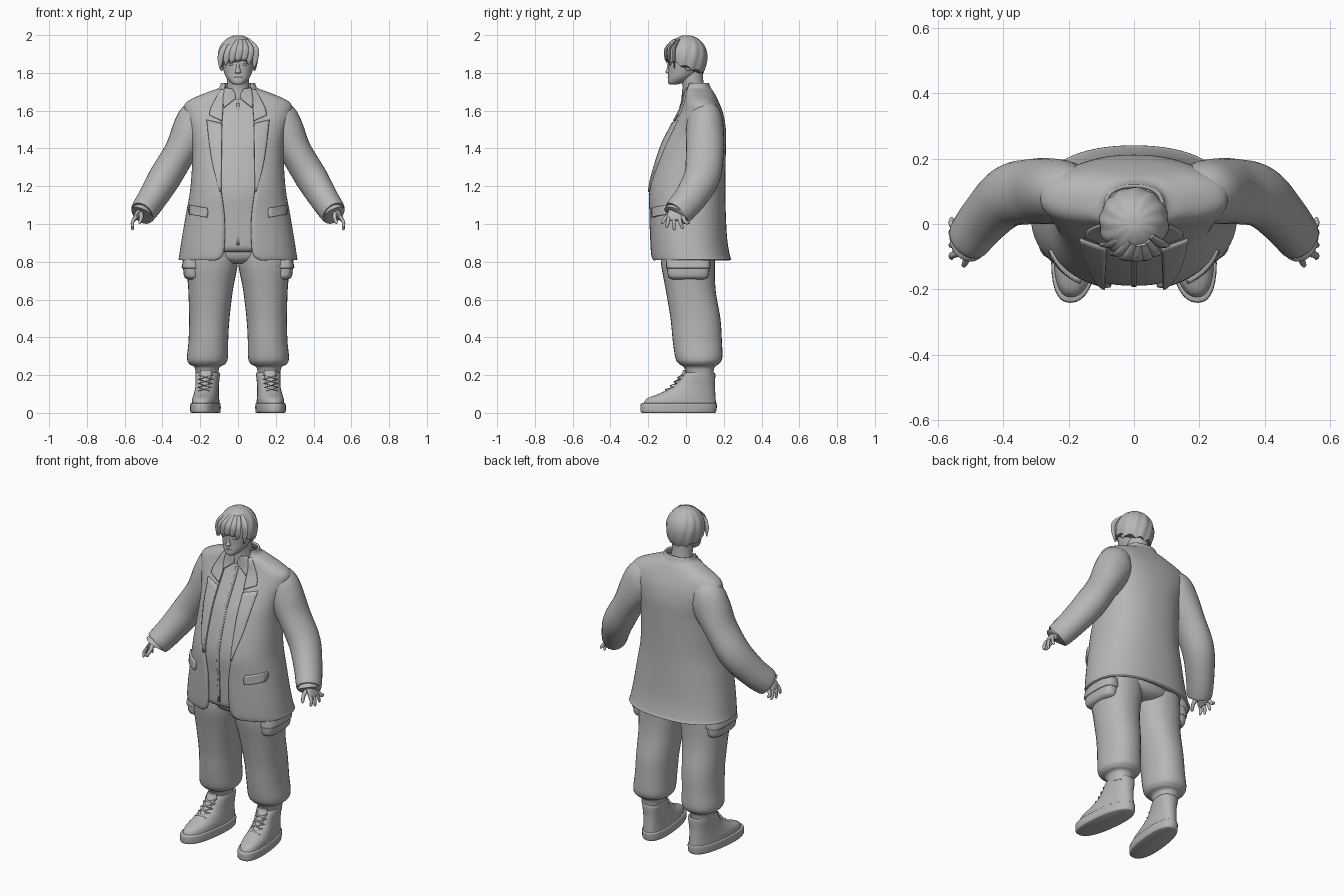
import bpy, bmesh, math
from mathutils import Vector, Matrix

grey = bpy.data.materials.new("light grey")
grey.diffuse_color = (0.47, 0.47, 0.47, 1)
N = 2.3  # roundness of the torso cross-section


def finish(name, bm, mirror=False, thick=0):
    bmesh.ops.recalc_face_normals(bm, faces=bm.faces)
    me = bpy.data.meshes.new(name)
    bm.to_mesh(me)
    bm.free()
    ob = bpy.data.objects.new(name, me)
    bpy.context.collection.objects.link(ob)
    me.materials.append(grey)
    if thick:
        m = ob.modifiers.new("thickness", 'SOLIDIFY')
        m.thickness, m.offset = thick, 0
    if mirror:
        ob.modifiers.new("mirror", 'MIRROR').use_mirror_merge = False
    bpy.ops.object.select_all(action='DESELECT')
    ob.select_set(True)
    bpy.context.view_layer.objects.active = ob
    bpy.ops.object.shade_smooth_by_angle(angle=math.radians(50))
    return ob


def spline(keys, n=6):
    """Smooth curve through tuples of any length."""
    k = [keys[0]] + list(keys) + [keys[-1]]
    out = []
    for i in range(1, len(k) - 2):
        for j in range(n):
            t = j / n
            out.append(tuple(
                0.5 * (2 * b + (c - a) * t + (2 * a - 5 * b + 4 * c - d) * t * t
                       + (3 * b - a - 3 * c + d) * t ** 3)
                for a, b, c, d in zip(k[i - 1], k[i], k[i + 1], k[i + 2])))
    return out + [tuple(keys[-1])]


def skin(name, rings, closed=True, **kw):
    """Join rows of points with quads; closed rows also get end caps."""
    bm = bmesh.new()
    rows = [[bm.verts.new(p) for p in r] for r in rings]
    m = len(rows[0])
    for a, b in zip(rows, rows[1:]):
        for i in range(m if closed else m - 1):
            j = (i + 1) % m
            bm.faces.new((a[i], a[j], b[j], b[i]))
    if closed:
        bm.faces.new(rows[0])
        bm.faces.new(rows[-1])
    return finish(name, bm, **kw)


def power(v, n):
    return math.copysign(abs(v) ** (2 / n), v)


def tube(name, keys, sides=24, n=2.0, flat=True, steps=6, **kw):
    """Loft of (x, y, z, rx, ry) keys; flat rings are horizontal."""
    path = spline(keys, steps)
    rings = []
    for i, (x, y, z, ra, rb) in enumerate(path):
        a, b = Vector((1, 0, 0)), Vector((0, 1, 0))
        if not flat:
            t = (Vector(path[min(i + 1, len(path) - 1)][:3])
                 - Vector(path[max(i - 1, 0)][:3])).normalized()
            a = (a - t * a.dot(t)).normalized()
            b = t.cross(a)
        rings.append([Vector((x, y, z)) + a * (ra * power(math.cos(q), n))
                      + b * (rb * power(math.sin(q), n))
                      for q in (2 * math.pi * k / sides for k in range(sides))])
    return skin(name, rings, **kw)


def ball(name, loc, size, mirror=False):
    bm = bmesh.new()
    bmesh.ops.create_uvsphere(bm, u_segments=16, v_segments=10, radius=1)
    bm.transform(Matrix.Translation(loc) @ Matrix.Diagonal((*size, 1)))
    return finish(name, bm, mirror=mirror)


# Jacket profile: z, half width, front y, back y, x of the open front edge
coat = spline([(.81, .31, -.175, .235, .115), (.835, .305, -.182, .226, .08),
               (.92, .292, -.187, .212, .07), (1.05, .27, -.192, .205, .072),
               (1.2, .245, -.193, .202, .09), (1.4, .235, -.135, .205, .088),
               (1.5, .25, -.085, .205, .086), (1.58, .275, -.04, .192, .082),
               (1.64, .27, -.012, .17, .078), (1.69, .165, -.005, .145, .072),
               (1.715, .1, -.005, .128, .07), (1.745, .085, .0, .115, .07)])


def ring(z, w, yf, yb, start, count):
    yc = (yf + yb) / 2
    pts = []
    for k in range(count):
        q = start + (2 * math.pi - 2 * start) * k / (count - 1)
        pts.append((w * power(math.sin(q), N), yc - (yc - yf) * power(math.cos(q), N), z))
    return pts


def front_y(x, z):
    for a, b in zip(coat, coat[1:]):
        if a[0] <= z <= b[0]:
            t = (z - a[0]) / (b[0] - a[0])
            w, yf, yb = (a[i] + (b[i] - a[i]) * t for i in (1, 2, 3))
            yc = (yf + yb) / 2
            return yc - (yc - yf) * max(0, 1 - abs(x / w) ** N) ** (1 / N)
    return 0


def patch(name, rows, lift, thick=.012):
    """Cloth piece lying on the jacket front, rows of (z left, z right, x left, x right)."""
    grid = []
    for za, zb, xa, xb in spline(rows, 4):
        cells = [(xa + (xb - xa) * k / 6, za + (zb - za) * k / 6) for k in range(7)]
        grid.append([(x, front_y(x, z) - lift, z) for x, z in cells])
    return skin(name, grid, closed=False, thick=thick, mirror=True)


skin("jacket_body", [ring(z, w, f, b, math.asin((e / w) ** (N / 2)), 65)
                     for z, w, f, b, e in coat], closed=False, thick=.012)

# Shirt fills the jacket and closes at the hem
shirt = [ring(z, w - .022, f + .008, b - .015, 0, 65)[:-1]
         for z, w, f, b, e in coat if .88 < z < 1.71]
hem = [[(x * s, .01 + (y - .01) * s, z) for x, y, _ in shirt[0]]
       for s, z in ((.85, .852), (.94, .858), (.985, .872))]
skin("shirt", hem + shirt)

patch("lapel", [(1.17, 1.17, .088, .095), (1.3, 1.3, .088, .13), (1.42, 1.42, .086, .15),
                (1.53, 1.55, .084, .165)], .008)
patch("lapel_collar", [(1.545, 1.575, .084, .15), (1.6, 1.61, .08, .145),
                       (1.66, 1.66, .077, .12), (1.71, 1.71, .072, .09)], .008)
patch("shirt_collar", [(1.665, 1.615, .012, .075), (1.675, 1.65, .012, .08),
                       (1.69, 1.69, .014, .075), (1.715, 1.72, .03, .07)], .012, .01)
patch("pocket_flap", [(1.035, 1.05, .165, .25), (1.06, 1.075, .16, .254),
                      (1.085, 1.1, .165, .25)], .012, .02)
patch("shirt_placket", [(.89, .89, .0, .008), (1.2, 1.2, .0, .008), (1.64, 1.64, .0, .008)],
      -.006, .006)

# Sleeves
tube("sleeve", [(.15, .1, 1.6, .05, .06), (.205, .1, 1.565, .1, .09),
                (.245, .1, 1.49, .106, .1), (.307, .1, 1.38, .086, .1),
                (.385, .085, 1.25, .086, .096), (.455, .02, 1.135, .076, .085),
                (.505, -.045, 1.06, .067, .076), (.503, -.043, 1.064, .05, .06)],
     sides=28, flat=False, mirror=True)

# Hands
tube("palm", [(.495, -.04, 1.08, .02, .03), (.525, -.05, 1.055, .018, .045),
              (.545, -.055, 1.03, .013, .045), (.55, -.055, 1.018, .008, .03)],
     sides=16, flat=False, mirror=True)
for i, (y, tip, z) in enumerate([(-.09, -.102, .98), (-.065, -.063, .968),
                                 (-.04, -.02, .975), (-.018, .014, 1.0)]):
    tube(f"finger_{i + 1}", [(.54, y, 1.04, .01, .011), (.558, (y + tip) / 2, 1.01, .009, .01),
                             (.558, tip, z + .006, .007, .008), (.557, tip, z, .003, .003)],
         sides=10, flat=False, steps=4, mirror=True)
tube("thumb", [(.515, -.075, 1.06, .013, .013), (.512, -.105, 1.035, .011, .011),
               (.52, -.125, 1.008, .008, .008), (.521, -.127, 1.0, .003, .003)],
     sides=10, flat=False, steps=4, mirror=True)

# Trousers
tube("hips", [(0, .02, .79, .08, .1), (0, .02, .83, .2, .14), (0, .02, .96, .24, .15)], n=2.3)
tube("trouser_leg", [(.125, .02, .93, .12, .145), (.136, .01, .8, .136, .143),
                     (.145, .025, .65, .118, .132), (.152, .05, .5, .107, .132),
                     (.157, .06, .38, .105, .13), (.162, .068, .29, .108, .124),
                     (.163, .068, .258, .094, .104), (.164, .07, .24, .066, .08),
                     (.164, .075, .19, .058, .07)], sides=32, n=2.2, mirror=True)
tube("cargo_pocket", [(.235, .012, .705, .025, .08), (.242, .012, .72, .042, .105),
                      (.245, .012, .76, .045, .112), (.242, .012, .81, .045, .112)],
     n=3, mirror=True)
tube("cargo_pocket_flap", [(.24, .012, .765, .05, .112), (.244, .012, .772, .054, .118),
                           (.24, .012, .82, .048, .115)], n=3, mirror=True)

# Shoes, toes turned slightly out
splay = Matrix(((1, -.11, 0, .008), (0, 1, 0, 0), (0, 0, 1, 0), (0, 0, 0, 1)))
shoe = [tube("shoe_sole", [(.16, -.038, 0, .068, .19), (.16, -.04, .008, .075, .2),
                           (.16, -.038, .045, .075, .202), (.16, -.036, .052, .069, .194)],
             sides=36, n=2.4, mirror=True),
        tube("shoe_upper", [(.16, -.035, .04, .069, .194), (.16, -.025, .075, .067, .182),
                            (.16, .01, .105, .063, .145), (.16, .045, .145, .06, .108),
                            (.16, .07, .205, .063, .085), (.16, .07, .212, .055, .076),
                            (.16, .07, .2, .05, .07)], sides=36, n=2.3, mirror=True),
        tube("shoe_tongue", [(.16, -.035, .15, .025, .03), (.16, -.008, .21, .032, .014),
                             (.16, -.008, .228, .026, .008)], sides=16, mirror=True)]
lace = [(-.112, .115), (-.082, .135), (-.062, .155), (-.042, .178), (-.025, .2)]
for i, ((ya, za), (yb, zb)) in enumerate(zip(lace, lace[1:])):
    for s in (-1, 1):
        shoe.append(tube(f"lace_{i + 1}", [(.16 - s * .035, ya + .012, za, .006, .006),
                                           (.16, (ya + yb) / 2 - .008, (za + zb) / 2, .006, .006),
                                           (.16 + s * .035, yb + .012, zb, .006, .006)],
                         sides=8, n=2, steps=4, mirror=True))
for ob in shoe:
    ob.data.transform(splay)

# Neck and head
tube("neck", [(0, .045, 1.66, .07, .065), (0, .04, 1.72, .06, .057),
              (0, .03, 1.78, .058, .06), (0, .02, 1.84, .06, .07)])
tube("head", [(0, -.068, 1.738, .018, .018), (0, -.055, 1.748, .038, .04),
              (0, -.03, 1.775, .062, .065), (0, -.01, 1.81, .076, .083),
              (0, .0, 1.86, .086, .093), (0, .003, 1.92, .086, .093),
              (0, .005, 1.96, .06, .065)], sides=32, n=2.1)
tube("nose", [(0, -.09, 1.797, .012, .008), (0, -.093, 1.805, .016, .015),
              (0, -.09, 1.825, .01, .011), (0, -.086, 1.86, .007, .008)], sides=12)
ball("upper_lip", (0, -.089, 1.778), (.022, .009, .005))
ball("lower_lip", (0, -.086, 1.769), (.018, .009, .005))
ball("eye", (.034, -.079, 1.845), (.015, .011, .007), True)
ball("ear", (.087, .012, 1.84), (.01, .02, .03), True)

# Hair cap with a ragged edge, longer at the back
hair = []
for j in range(1, 19):
    u = 1 - math.cos(j / 18 * math.pi / 2)
    row = []
    for k in range(96):
        q = 2 * math.pi * k / 96
        low = 1.825 + .035 * math.cos(q) + .016 * abs(math.sin(q * 5))
        z = 1.996 - (1.996 - low) * u
        h = (z - 1.885) / .112
        r = math.sqrt(max(0, 1 - h * h)) if h > 0 else 1 - .25 * (h * 1.1) ** 2
        r *= 1 + .022 * math.sin(q * 12 + u * 5)
        row.append((.103 * r * math.sin(q), .004 - .105 * r * math.cos(q), z))
    hair.append(row)
skin("hair_cap", hair, thick=.006)

# Fringe locks swept over the forehead
for i, (x, z) in enumerate([(-.09, 1.82), (-.06, 1.838), (-.03, 1.85), (.0, 1.862),
                            (.03, 1.865), (.06, 1.845), (.09, 1.82)]):
    y = -.107 * math.sqrt(1 - (x / .112) ** 2)
    tube(f"fringe_lock_{i + 1}", [(x * .4 + .015, y * .6, 1.975, .012, .006),
                                  (x * .85 + .01, y * .97, 1.93, .021, .009),
                                  (x, y, 1.88, .018, .008), (x - .006, y * .97, z, .002, .002)],
         sides=10, flat=False, steps=5)
